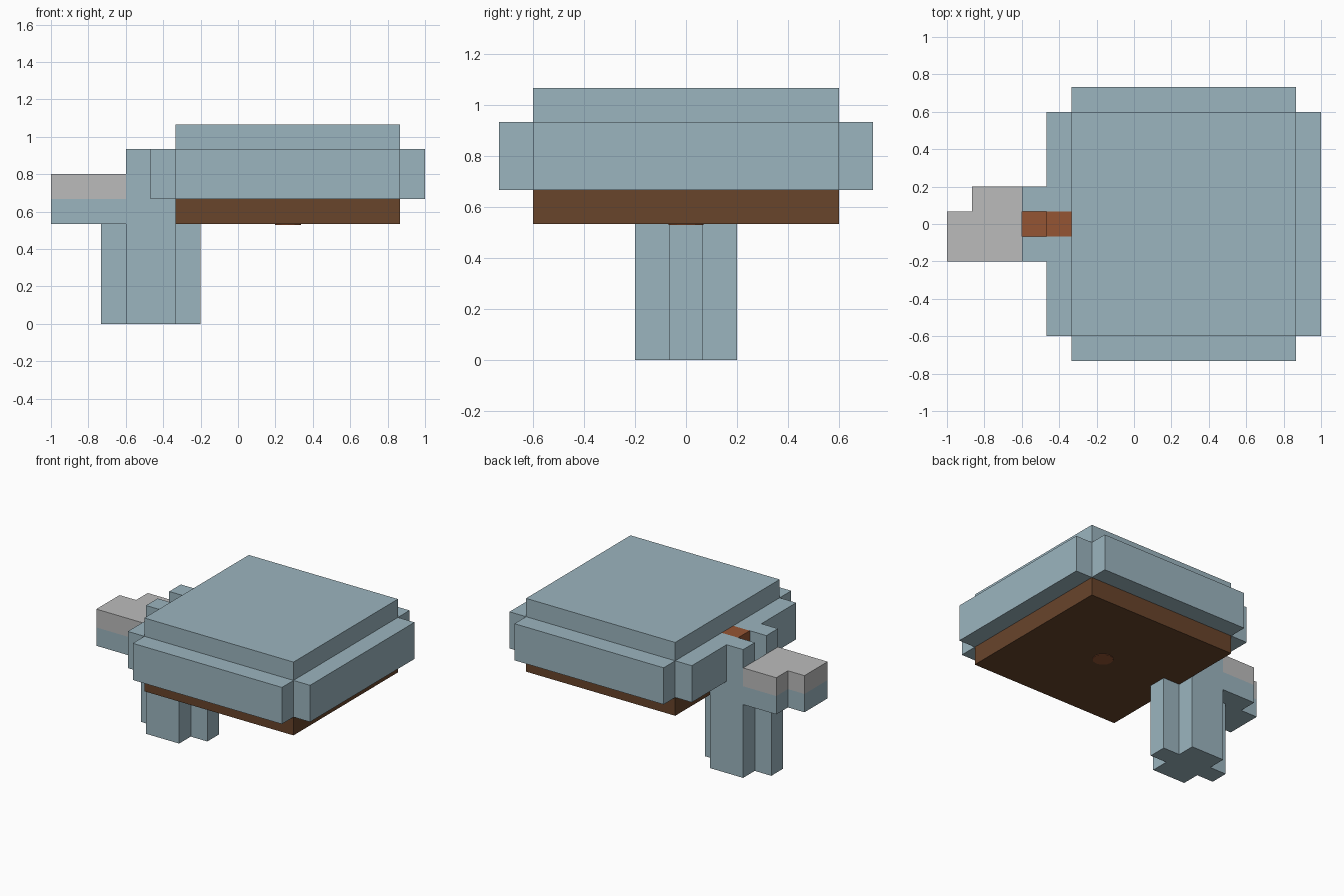
import bpy, bmesh
from math import cos, sin, tau

U = 2 / 15  # one block of the grid

cube = bpy.data.objects.get("Cube")
if cube:
    bpy.data.objects.remove(cube, do_unlink=True)


def material(name, rgb):
    m = bpy.data.materials.new(name)
    m.use_nodes = True
    m.diffuse_color = (*rgb, 1)
    m.node_tree.nodes["Principled BSDF"].inputs["Base Color"].default_value = (*rgb, 1)
    return m


TEAL = material("pale teal", (0.33, 0.46, 0.52))
GREY = material("light grey", (0.50, 0.50, 0.50))
BROWN = material("dark brown", (0.138, 0.058, 0.024))
RUST = material("rust orange", (0.30, 0.09, 0.033))


def prism(name, outline, z0, z1, mat):
    """Extrude a flat outline, given in blocks, from z0 up to z1."""
    bm = bmesh.new()
    base = [bm.verts.new(((x - 7.5) * U, y * U, z0 * U)) for x, y in outline]
    face = bm.faces.new(base)
    up = bmesh.ops.extrude_face_region(bm, geom=[face])["geom"]
    top = [v for v in up if isinstance(v, bmesh.types.BMVert)]
    bmesh.ops.translate(bm, verts=top, vec=(0, 0, (z1 - z0) * U))
    bmesh.ops.recalc_face_normals(bm, faces=bm.faces)
    mesh = bpy.data.meshes.new(name)
    bm.to_mesh(mesh)
    bm.free()
    mesh.materials.append(mat)
    ob = bpy.data.objects.new(name, mesh)
    bpy.context.collection.objects.link(ob)
    return ob


def mirrored(half):
    """Complete a half outline across the middle plane."""
    return half + [(x, -y) for x, y in reversed(half)]


def rect(x0, x1, y):
    return mirrored([(x1, y), (x0, y)])


# Cap: stepped slab with a slotted neck, crown and underside
prism("cap_rim", mirrored([(15, 4.5), (14, 4.5), (14, 5.5), (5, 5.5), (5, 4.5),
                           (4, 4.5), (4, 1.5), (3, 1.5), (3, .5), (5, .5)]), 5, 7, TEAL)
prism("cap_crown", rect(5, 14, 4.5), 7, 8, TEAL)
prism("cap_underside", rect(5, 14, 4.5), 4, 5, BROWN)

# Round spot in the middle of the underside
spot = [(9.5 + .52 * cos(tau * i / 12), .52 * sin(tau * i / 12)) for i in range(12)]
prism("underside_spot", spot, 3.97, 4, RUST)

# Slot between the neck prongs
prism("slot_block", rect(4, 5, .5), 5, 7, RUST)
prism("slot_floor", rect(3, 4, .5), 5, 5.03, RUST)

# Neck and cross-shaped column
prism("neck", rect(3, 5, 1.5), 4, 5, TEAL)
prism("column", mirrored([(6, .5), (5, .5), (5, 1.5), (3, 1.5), (3, .5), (2, .5)]), 0, 4, TEAL)

# Side arm with a notched corner, in two colours
arm = [(0, -1.5), (3, -1.5), (3, 1.5), (1, 1.5), (1, .5), (0, .5)]
prism("arm_lower", arm, 4, 5, TEAL)
prism("arm_upper", arm, 5, 6, GREY)
